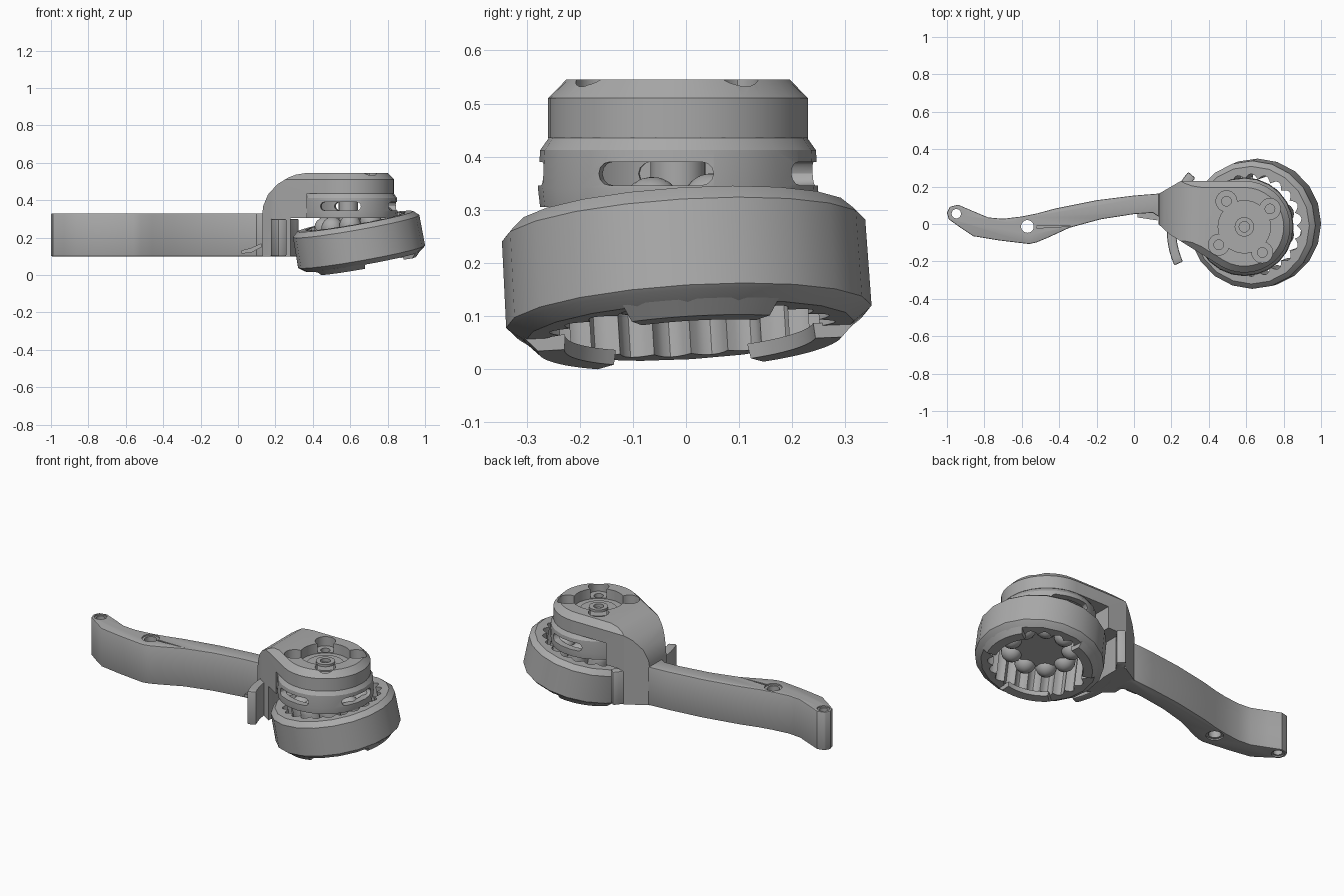
import bpy
import bmesh
from math import sin, cos, pi, radians
from mathutils import Matrix, Vector

old = bpy.data.objects.get("Cube")
if old:
    bpy.data.objects.remove(old)

# One grey for every part
grey = bpy.data.materials.new("plain grey")
grey.use_nodes = True
grey.diffuse_color = (0.4, 0.4, 0.4, 1)
grey.node_tree.nodes["Principled BSDF"].inputs["Base Color"].default_value = (0.4, 0.4, 0.4, 1)

HUB = Vector((0.59, -0.015))
TILT = (Matrix.Translation((0.645, 0, 0.187))
        @ Matrix.Rotation(radians(3.5), 4, 'X')
        @ Matrix.Rotation(radians(-10), 4, 'Y'))
parts = []


def link(name, bm, matrix=None):
    bmesh.ops.recalc_face_normals(bm, faces=bm.faces)
    if matrix:
        bm.transform(matrix)
    mesh = bpy.data.meshes.new(name)
    bm.to_mesh(mesh)
    bm.free()
    mesh.materials.append(grey)
    obj = bpy.data.objects.new(name, mesh)
    bpy.context.collection.objects.link(obj)
    parts.append(obj)
    return obj


def loft(name, rings, matrix=None):
    """Skin a stack of equal-length point rings and cap both ends."""
    bm = bmesh.new()
    rows = [[bm.verts.new(p) for p in ring] for ring in rings]
    n = len(rows[0])
    for a, b in zip(rows, rows[1:]):
        for i in range(n):
            j = (i + 1) % n
            bm.faces.new((a[i], a[j], b[j], b[i]))
    bm.faces.new(rows[0][::-1])
    bm.faces.new(rows[-1])
    return link(name, bm, matrix)


def prism(name, outline, z0, z1, matrix=None):
    return loft(name, [[(x, y, z) for x, y in outline] for z in (z0, z1)], matrix)


def circle(r, n, cx=0, cy=0):
    return [(cx + r * cos(2 * pi * i / n), cy + r * sin(2 * pi * i / n)) for i in range(n)]


def sector(r0, r1, a0, a1, n=12):
    angles = [radians(a0 + (a1 - a0) * i / n) for i in range(n + 1)]
    return ([(r1 * cos(a), r1 * sin(a)) for a in angles]
            + [(r0 * cos(a), r0 * sin(a)) for a in reversed(angles)])


def lathe(name, profile, n, matrix=None):
    return loft(name, [[(x, y, z) for x, y in circle(r, n)] for r, z in profile], matrix)


def apply_modifiers(obj):
    graph = bpy.context.evaluated_depsgraph_get()
    mesh = bpy.data.meshes.new_from_object(obj.evaluated_get(graph))
    obj.modifiers.clear()
    obj.data = mesh


def combine(obj, cutter, operation='DIFFERENCE'):
    mod = obj.modifiers.new("cut", 'BOOLEAN')
    mod.operation, mod.object, mod.solver = operation, cutter, 'EXACT'
    apply_modifiers(obj)
    parts.remove(cutter)
    bpy.data.objects.remove(cutter)


def soften(obj, width):
    mod = obj.modifiers.new("edge", 'BEVEL')
    mod.width, mod.segments, mod.angle_limit = width, 2, radians(50)
    apply_modifiers(obj)


# Curved arm with two pivot holes
arm = prism("arm", [
    (-1, 0.06), (-0.99, 0.025), (-0.93, -0.018), (-0.86, -0.065), (-0.72, -0.088), (-0.56, -0.107),
    (-0.52, -0.098), (-0.46, -0.073), (-0.345, -0.02), (-0.18, 0.025), (0, 0.053), (0.1, 0.06),
    (0.16, 0.02), (0.16, 0.165), (0, 0.152), (-0.2, 0.127), (-0.42, 0.083), (-0.52, 0.056),
    (-0.6, 0.04), (-0.7, 0.028), (-0.78, 0.035), (-0.87, 0.073), (-0.94, 0.103),
    (-0.985, 0.092)], 0.1, 0.33)
soften(arm, 0.006)
for hx, hy, hr in ((-0.95, 0.055, 0.025), (-0.57, -0.013, 0.034)):
    combine(arm, prism("pivot_hole", circle(hr, 24, hx, hy), 0, 0.5))
    for z in (0.09, 0.322):
        combine(arm, prism("counterbore", circle(hr * 1.4, 24, hx, hy), z, z + 0.018))
combine(arm, prism("relief", [(-0.52, -0.022), (-0.34, -0.012), (-0.52, -0.01)], 0.315, 0.4))

# Head cover: teardrop plan with chamfered top, trimmed by the side profile
end = [HUB + 0.245 * Vector((cos(radians(a)), sin(radians(a)))) for a in range(-120, 91, 10)]
plan = [(0.13, 0.0), (0.19, -0.055)] + [tuple(p) for p in end] + [(0.25, 0.23), (0.13, 0.16)]
top = [tuple(HUB + (Vector(p) - HUB) * 0.86) for p in plan]
cover = loft("head_cover", [[(x, y, z) for x, y in ring]
                            for ring, z in ((plan, 0), (plan, 0.51), (top, 0.545))])
profile = [(0, 0.1), (0.28, 0.1), (0.28, 0.305), (0.37, 0.305), (0.37, 0.435), (0.9, 0.435),
           (0.9, 0.6), (0.37, 0.6), (0.36, 0.545), (0.31, 0.537), (0.27, 0.522), (0.21, 0.485),
           (0.16, 0.43), (0.135, 0.37), (0.13, 0.33), (0, 0.33)]
combine(cover, loft("side_profile", [[(x, y, z) for x, z in profile] for y in (-0.5, 0.5)]),
        'INTERSECT')
combine(cover, prism("ring_clearance", circle(0.375, 48, 0.645, 0), 0, 0.3))

# Lobed pocket, bolt holes and centre boss in the cover
combine(cover, prism("pocket", circle(0.14, 40, *HUB), 0.485, 0.6))
for k in range(4):
    a = radians(35 + 90 * k)
    x, y = HUB + 0.167 * Vector((cos(a), sin(a)))
    combine(cover, prism("lobe", circle(0.056, 24, x, y), 0.49, 0.6))
    combine(cover, prism("bolt_hole", circle(0.026, 16, x, y), 0.3, 0.6))
boss = prism("centre_boss", circle(0.052, 24, *HUB), 0.48, 0.505)
combine(boss, prism("boss_hole", circle(0.028, 20, *HUB), 0.485, 0.6))
seat = prism("pocket_step", circle(0.1, 32, *HUB), 0.48, 0.492)
combine(seat, prism("step_hole", circle(0.052, 32, *HUB), 0.4, 0.6))

# Hollow neck with four slotted windows
at_hub = Matrix.Translation((*HUB, 0))
neck = lathe("neck", [(0.26, 0.305), (0.264, 0.34), (0.26, 0.412), (0.243, 0.436)], 24, at_hub)
combine(neck, prism("neck_bore", circle(0.225, 32), 0.2, 0.425, at_hub))
slot = [(s * 0.088 + 0.022 * cos(a), 0.368 + 0.022 * sin(a))
        for s, start in ((1, -90), (-1, 90))
        for a in [radians(start + 30 * i) for i in range(7)]]
for angle in (-10, 80):
    turn = at_hub @ Matrix.Rotation(radians(angle), 4, 'Z')
    combine(neck, loft("window", [[(x, y, z) for y, z in slot] for x in (-0.4, 0.4)], turn))

# Curved guard wall between the arm and the ring
wall = prism("guard_wall", sector(0.42, 0.47, 139, 204, 16), 0.1, 0.3,
             Matrix.Translation((0.645, -0.03, 0)))
soften(wall, 0.008)

# Small hooked tab on the arm
tab = [(0.02, 0.115), (0.07, 0.12), (0.125, 0.148), (0.125, 0.17), (0.07, 0.145), (0.02, 0.132)]
loft("hook_tab", [[(x, y - 0.15 * x, z) for x, z in tab] for y in (0.038, 0.075)])

# Tilted outer ring with fluted bore
ring = lathe("outer_ring", [(0.31, -0.117), (0.338, -0.097), (0.345, -0.09), (0.343, 0.075),
                            (0.337, 0.082), (0.315, 0.102)], 20, TILT)
flutes = []
for i in range(132):
    a = 2 * pi * i / 132
    r = 0.247 + 0.028 * abs(sin(11 * a))
    flutes.append((r * cos(a), r * sin(a)))
combine(ring, prism("fluted_bore", flutes, -0.3, 0.3, TILT))

# Three pads under the ring
for centre in (5, 125, 245):
    pad = sector(0.235, 0.315, centre - 28, centre + 28)
    low = sector(0.238, 0.288, centre - 27, centre + 27)
    loft("ring_pad", [[(x, y, z) for x, y in pts]
                      for pts, z in ((low, -0.14), (pad, -0.112))], TILT)

# Inner rotor: round-ended rollers around a core, with a centre post
dome = [(0.058 * cos(radians(a)), 0.058 * sin(radians(a))) for a in range(0, 86, 17)]
capsule = [(r, -z) for r, z in reversed(dome)] + [(r, 0.095 + z) for r, z in dome]
for k in range(9):
    a = 2 * pi * (k + 0.5) / 9
    lathe("roller", capsule, 16, TILT @ Matrix.Translation((0.165 * cos(a), 0.165 * sin(a), 0)))
lathe("rotor_core", [(0.14, -0.02), (0.14, 0.09)], 32, TILT)
prism("centre_post", circle(0.052, 20, *HUB), 0.2, 0.45)

# Smooth shading with sharp edges kept
bpy.ops.object.select_all(action='DESELECT')
for obj in parts:
    obj.select_set(True)
bpy.context.view_layer.objects.active = parts[0]
bpy.ops.object.shade_smooth_by_angle(angle=radians(30))
